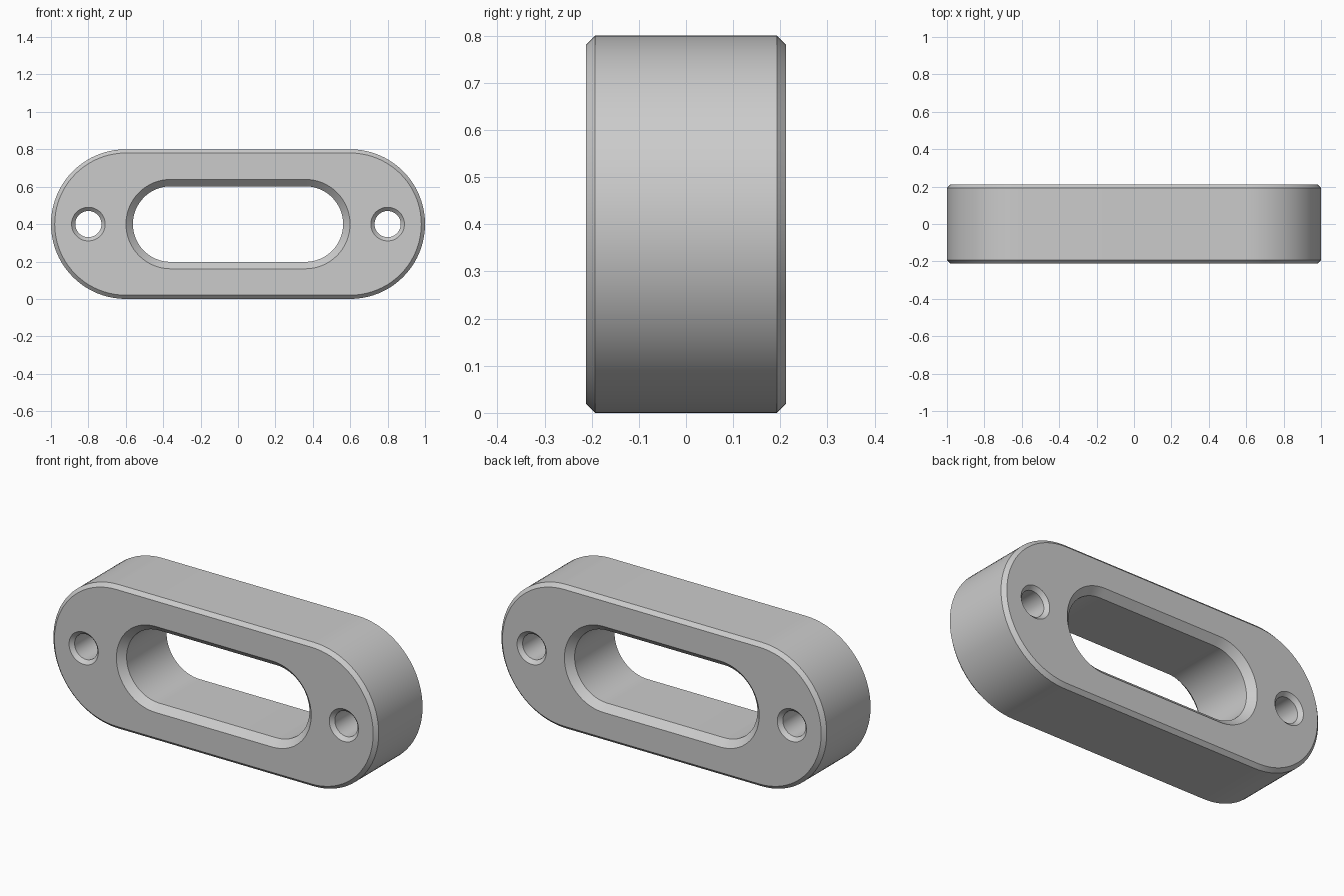
import bpy
import bmesh
from math import pi, cos, sin

if "Cube" in bpy.data.objects:
    bpy.data.objects.remove(bpy.data.objects["Cube"], do_unlink=True)

HALF_DEPTH = 0.2125
MID_Z = 0.4

grey = bpy.data.materials.new("plain grey")
grey.use_nodes = True
colour = (0.6, 0.6, 0.6, 1)
grey.diffuse_color = colour
grey.node_tree.nodes["Principled BSDF"].inputs["Base Color"].default_value = colour


def stadium(radius, half_span, centre_x, steps):
    """Outline of two half circles joined by straights; a circle if half_span is 0."""
    points = []
    for side in (1, -1):
        start = -pi / 2 if side > 0 else pi / 2
        count = steps + 1 if half_span else steps
        for i in range(count):
            a = start + pi * i / steps
            points.append((centre_x + side * half_span + radius * cos(a),
                           MID_Z + radius * sin(a)))
    return points


def add_wall(bm, radius, half_span, centre_x, chamfer, steps):
    """Wall running front to back, chamfered at both ends; returns the two rims.
    A positive chamfer narrows the ends, a negative one flares them."""
    loops = []
    for y, r in ((-HALF_DEPTH, radius - chamfer),
                 (-HALF_DEPTH + abs(chamfer), radius),
                 (HALF_DEPTH - abs(chamfer), radius),
                 (HALF_DEPTH, radius - chamfer)):
        loops.append([bm.verts.new((x, y, z))
                      for x, z in stadium(r, half_span, centre_x, steps)])
    n = len(loops[0])
    for a, b in zip(loops, loops[1:]):
        for i in range(n):
            j = (i + 1) % n
            bm.faces.new((a[i], a[j], b[j], b[i]))
    return [[bm.edges.get((l[i], l[(i + 1) % n])) for i in range(n)]
            for l in (loops[0], loops[-1])]


bm = bmesh.new()
# Outer wall, long slot and the two screw holes
rims = [add_wall(bm, 0.4, 0.6, 0, 0.02, 40),
        add_wall(bm, 0.202, 0.36, 0, -0.037, 32)]
for x in (-0.8, 0.8):
    rims.append(add_wall(bm, 0.07, 0, x, -0.02, 24))

# Flat front and back faces between the rims
for end, normal in ((0, (0, -1, 0)), (1, (0, 1, 0))):
    edges = [e for rim in rims for e in rim[end]]
    bmesh.ops.triangle_fill(bm, edges=edges, use_beauty=True, normal=normal)
bmesh.ops.recalc_face_normals(bm, faces=bm.faces[:])

mesh = bpy.data.meshes.new("slotted_plate")
bm.to_mesh(mesh)
bm.free()
mesh.materials.append(grey)
plate = bpy.data.objects.new("slotted_plate", mesh)
bpy.context.collection.objects.link(plate)

# Smooth round walls with crisp chamfer edges
bpy.ops.object.select_all(action="DESELECT")
plate.select_set(True)
bpy.context.view_layer.objects.active = plate
bpy.ops.object.shade_smooth_by_angle(angle=pi / 6)
